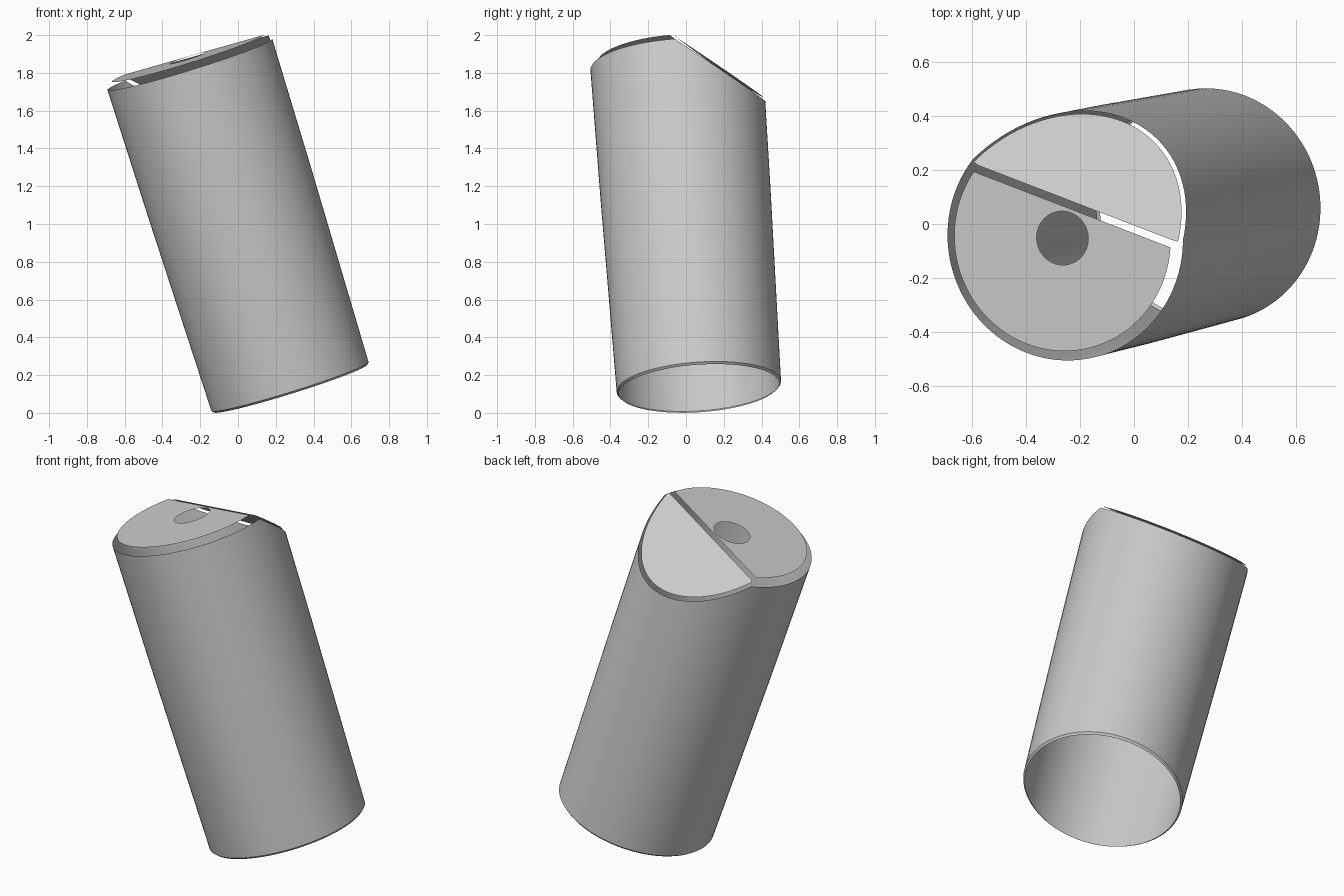
import bpy, bmesh, math
from mathutils import Vector

cube = bpy.data.objects.get("Cube")
if cube:
    bpy.data.objects.remove(cube)

SIDES = 96
BASE = Vector((0.275, 0.068, 0.14))       # centre of the lower edge
TOP = Vector((-0.255, -0.05, 1.845))      # centre of the upper edge
AXIS = (TOP - BASE).normalized()
LENGTH = (TOP - BASE).length
RIDGE = Vector((0.135, -0.07, 2.0))       # point where flat and sloped tops meet
SLOPE = Vector((-0.022, 0.555, 0.83)).normalized()
U = AXIS.orthogonal().normalized()
V = AXIS.cross(U)

grey = bpy.data.materials.new("plain grey")
grey.use_nodes = True
grey.diffuse_color = (0.6, 0.6, 0.6, 1)
grey.node_tree.nodes["Principled BSDF"].inputs["Base Color"].default_value = (0.6, 0.6, 0.6, 1)


def ring(bm, height, radius):
    """Circle of vertices around the tilted axis."""
    centre = BASE + AXIS * height
    turns = [2 * math.pi * i / SIDES for i in range(SIDES)]
    return [bm.verts.new(centre + (U * math.cos(t) + V * math.sin(t)) * radius) for t in turns]


def bridge(bm, a, b):
    for i in range(SIDES):
        j = (i + 1) % SIDES
        bm.faces.new((a[i], a[j], b[j], b[i]))


def cut(bm, point, normal):
    """Remove everything on the side the normal points to."""
    bmesh.ops.bisect_plane(bm, geom=bm.verts[:] + bm.edges[:] + bm.faces[:],
                           plane_co=point, plane_no=normal, clear_outer=True)


def finish(bm, name):
    mesh = bpy.data.meshes.new(name)
    bm.to_mesh(mesh)
    bm.free()
    mesh.materials.append(grey)
    obj = bpy.data.objects.new(name, mesh)
    bpy.context.collection.objects.link(obj)
    bpy.ops.object.select_all(action='DESELECT')
    obj.select_set(True)
    bpy.context.view_layer.objects.active = obj
    bpy.ops.object.shade_smooth_by_angle(angle=math.radians(25))


# Open tube, slightly wider at the top, with a small lip at the bottom
bm = bmesh.new()
profile = [(-0.011, 0.425), (0, 0.436), (LENGTH * 0.6, 0.451), (LENGTH, 0.457)]
rings = [ring(bm, h, r) for h, r in profile]
for low, high in zip(rings, rings[1:]):
    bridge(bm, low, high)
cut(bm, RIDGE - SLOPE * 0.012, SLOPE)
finish(bm, "tube_wall")

# Flat half of the top with a round hole, floating just above the wall
bm = bmesh.new()
bridge(bm, ring(bm, LENGTH + 0.035, 0.42), ring(bm, LENGTH + 0.035, 0.1))
cut(bm, RIDGE - SLOPE * 0.009, SLOPE)
finish(bm, "flat_top")

# Sloped half of the top: a circle slid along the axis onto the sloped plane
bm = bmesh.new()
rim = ring(bm, LENGTH, 0.445)
for v in rim:
    v.co += AXIS * (SLOPE.dot(RIDGE - v.co) / SLOPE.dot(AXIS))
bm.faces.new(rim)
cut(bm, RIDGE - AXIS * 0.009, AXIS)
corners = max(bm.edges, key=lambda e: e.calc_length()).verts[:]
bmesh.ops.bevel(bm, geom=corners, offset=0.025, segments=1, affect='VERTICES')
bmesh.ops.recalc_face_normals(bm, faces=bm.faces[:])
for f in bm.faces:
    if f.normal.z < 0:
        f.normal_flip()
finish(bm, "sloped_top")
